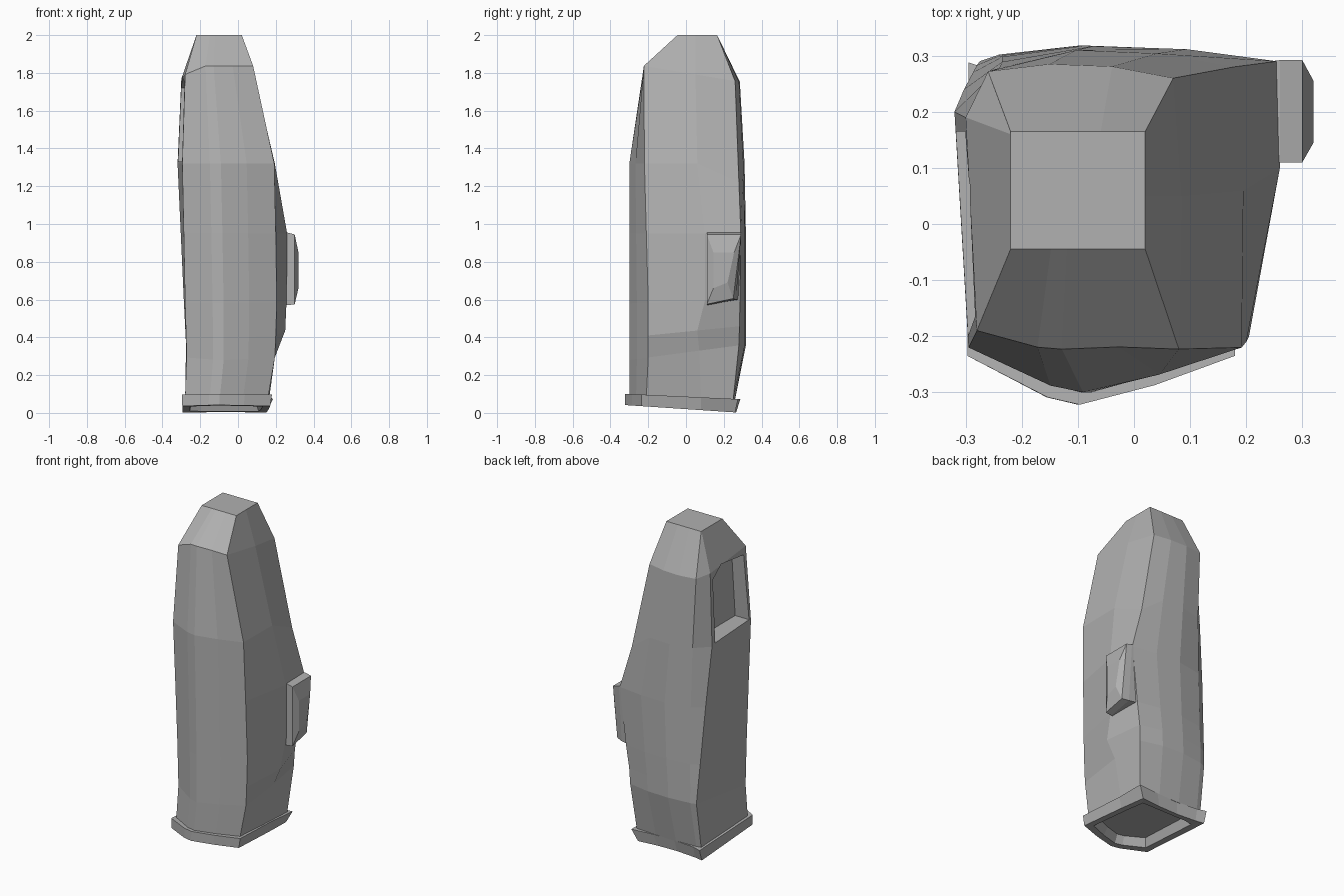
import bpy, bmesh

if "Cube" in bpy.data.objects:
    bpy.data.objects.remove(bpy.data.objects["Cube"])

grey = bpy.data.materials.new("dark_grey")
grey.diffuse_color = (.44, .44, .44, 1)
grey.use_nodes = True
grey.node_tree.nodes["Principled BSDF"].inputs["Base Color"].default_value = grey.diffuse_color


def make_object(name, bm):
    bmesh.ops.remove_doubles(bm, verts=bm.verts, dist=0.0005)
    bmesh.ops.recalc_face_normals(bm, faces=bm.faces)
    mesh = bpy.data.meshes.new(name)
    bm.to_mesh(mesh)
    bm.free()
    mesh.materials.append(grey)
    obj = bpy.data.objects.new(name, mesh)
    bpy.context.collection.objects.link(obj)
    return obj


def loft(name, rings):
    bm = bmesh.new()
    loops = [[bm.verts.new(p) for p in ring] for ring in rings]
    for a, b in zip(loops, loops[1:]):
        n = len(a)
        for i in range(n):
            bm.faces.new((a[i], a[(i + 1) % n], b[(i + 1) % n], b[i]))
    bm.faces.new(loops[0])
    bm.faces.new(loops[-1])
    return make_object(name, bm)


def section(zf, zb, lf, nose, rf, rm, rb, back, j, k, drop_lf=0, drop_rb=0):
    """Closed cross-section: bowed front, right flank, bowed back, chamfered left."""
    pts = []
    for t, bow in ((0, 0), (.3, .85), (.42, 1), (.7, .6), (1, 0)):
        base = lf[1] + (rf[1] - lf[1]) * t
        pts.append((lf[0] + (rf[0] - lf[0]) * t, base + (nose - base) * bow))
    pts.append(rm)
    for t, bow in ((0, 0), (.33, .8), (.67, 1), (1, 0)):
        base = rb[1] + (j[1] - rb[1]) * t
        pts.append((rb[0] + (j[0] - rb[0]) * t, base + (back - base) * bow))
    pts.append(k)
    ring = [[x, y, zf + (zb - zf) * (y + .3) / .6] for x, y in pts]
    ring[0][2] -= drop_lf
    ring[6][2] -= drop_rb
    return ring


# Main body, bottom to top
body = loft("grip_body", [
    section(.09, .07, (-.28, -.21), -.30, (.16, -.21), (.165, .08), (.165, .25), .26, (-.25, .255), (-.28, .25)),
    section(.28, .36, (-.272, -.2), -.30, (.195, -.2), (.20, .07), (.19, .28), .318, (-.24, .302), (-.275, .29)),
    section(.40, .46, (-.275, -.2), -.30, (.20, -.2), (.25, .06), (.195, .283), .318, (-.24, .30), (-.28, .283)),
    section(.58, .60, (-.28, -.2), -.30, (.205, -.2), (.257, .1), (.215, .286), .318, (-.235, .298), (-.287, .27)),
    section(.95, .95, (-.287, -.21), -.30, (.20, -.21), (.26, .1), (.255, .29), .317, (-.235, .289), (-.303, .24)),
    section(1.32, 1.32, (-.295, -.22), -.30, (.192, -.22), (.195, .06), (.178, .28), .310, (-.24, .278), (-.32, .20),
            drop_rb=.1),
    section(1.85, 1.75, (-.28, -.19), -.223, (.08, -.223), (.085, .05), (.07, .26), .285, (-.26, .272), (-.30, .19),
            drop_lf=.04),
    section(2, 2, (-.22, -.045), -.045, (.02, -.045), (.02, .05), (.02, .165), .165, (-.22, .165), (-.22, .16)),
])

# Window recess in the upper left side
profile = [(-.2, 1.33), (.165, 1.33), (.165, 1.72), (.07, 1.78), (-.165, 1.745)]
cutter = loft("recess_cutter", [[(x, y, z) for y, z in profile] for x in (-.5, -.2)])
cutter.hide_render = True
mod = body.modifiers.new("recess", 'BOOLEAN')
mod.object = cutter
mod.operation = 'DIFFERENCE'
mod.solver = 'EXACT'
bpy.context.view_layer.objects.active = body
bpy.ops.object.modifier_apply(modifier=mod.name)
bpy.data.objects.remove(cutter)

# Base flange with a hollow underside
loft("base_flange", [
    section(.10, .072, (-.297, -.235), -.322, (.18, -.235), (.175, .08), (.185, .275), .258, (-.24, .27), (-.295, .288)),
    section(.04, 0, (-.295, -.235), -.322, (.17, -.235), (.16, .08), (.15, .26), .245, (-.24, .255), (-.295, .265)),
    section(.04, .003, (-.255, -.2), -.28, (.13, -.2), (.12, .08), (.11, .21), .21, (-.2, .21), (-.255, .2)),
    section(.088, .06, (-.235, -.18), -.255, (.11, -.18), (.10, .08), (.09, .19), .19, (-.2, .19), (-.235, .18)),
])


# Side button: block with a tapered outer face and cut-back lower rear corner
def button_ring(x, y0, y1, y1_low, z0, z1):
    return [(x, y0, z0), (x, y1_low, z0 + .03), (x, y1, z1), (x, y0, z1)]


loft("side_button", [
    button_ring(.20, .11, .285, .28, .57, .955),
    button_ring(.26, .11, .292, .265, .57, .955),
    button_ring(.30, .11, .292, .25, .575, .945),
    button_ring(.32, .145, .255, .22, .66, .85),
])
